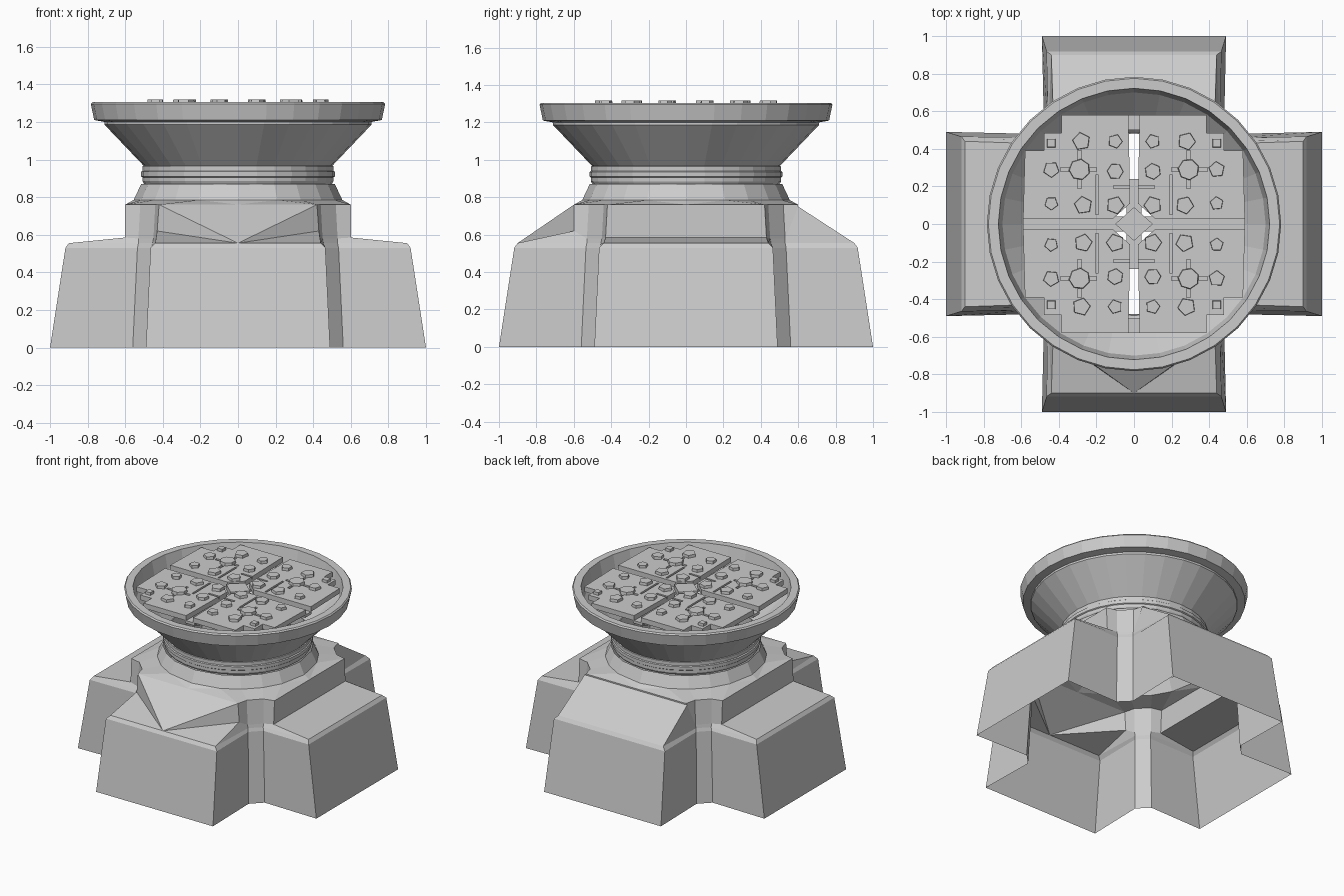
import bpy, bmesh, math

if "Cube" in bpy.data.objects:
    bpy.data.objects.remove(bpy.data.objects["Cube"], do_unlink=True)

grey = bpy.data.materials.new("plain_grey")
grey.use_nodes = True
GREY = (0.6, 0.6, 0.6, 1)
grey.diffuse_color = GREY
grey.node_tree.nodes["Principled BSDF"].inputs["Base Color"].default_value = GREY


def finish(name, bm):
    mesh = bpy.data.meshes.new(name)
    bmesh.ops.remove_doubles(bm, verts=bm.verts, dist=0.0005)
    bmesh.ops.recalc_face_normals(bm, faces=bm.faces)
    bm.to_mesh(mesh)
    bm.free()
    obj = bpy.data.objects.new(name, mesh)
    bpy.context.collection.objects.link(obj)
    mesh.materials.append(grey)
    return obj


def lathe(name, profile, sides, closed=False):
    bm = bmesh.new()
    rings = []
    for r, z in profile:
        angles = [math.tau * i / sides for i in range(sides)]
        rings.append([bm.verts.new((r * math.cos(a), r * math.sin(a), z)) for a in angles])
    if closed:
        rings.append(rings[0])
    for lo, hi in zip(rings, rings[1:]):
        for i in range(sides):
            j = (i + 1) % sides
            bm.faces.new((lo[i], lo[j], hi[j], hi[i]))
    return finish(name, bm)


def add_prism(bm, outline, z0, z1, top_scale=1.0):
    cx = sum(p[0] for p in outline) / len(outline)
    cy = sum(p[1] for p in outline) / len(outline)
    lo = [bm.verts.new((x, y, z0)) for x, y in outline]
    hi = [bm.verts.new((cx + (x - cx) * top_scale, cy + (y - cy) * top_scale, z1))
          for x, y in outline]
    bm.faces.new(lo[::-1])
    bm.faces.new(hi)
    for i in range(len(lo)):
        j = (i + 1) % len(lo)
        bm.faces.new((lo[i], lo[j], hi[j], hi[i]))


def add_box(bm, x0, x1, y0, y1, z0, z1):
    add_prism(bm, [(x0, y0), (x1, y0), (x1, y1), (x0, y1)], z0, z1)


# Hollow cross-shaped base: reach, half width, inner corner pair, height
LEVELS = [(1.0, 0.49, 0.56, 0.48, 0.0),
          (0.918, 0.465, 0.535, 0.46, 0.53),
          (0.90, 0.44, 0.53, 0.455, 0.555),
          (0.60, 0.43, 0.53, 0.45, 0.58),
          (0.60, 0.42, 0.52, 0.44, 0.76)]
SHOULDER = 3
SHOULDER_HEIGHT = [0.585, 0.75, 0.585, 0.62]   # +x, +y, -x, -y arms


def cross_ring(level):
    reach, w, k1, k2, z = LEVELS[level]
    ring = []
    for q in range(4):
        h = SHOULDER_HEIGHT[q] if level == SHOULDER else z
        pts = [(reach, -w, h), (reach, 0, h), (reach, w, h), (k1, k2, z), (k2, k1, z)]
        if level == SHOULDER and q == 3:       # pointed slope on the front arm
            pts[1] = (0.90, 0, 0.555)
        c, s = round(math.cos(q * math.pi / 2)), round(math.sin(q * math.pi / 2))
        ring += [(c * x - s * y, s * x + c * y, h) for x, y, h in pts]
    return ring


def collar_ring(r, z):
    angles = [q * 90 + a for q in range(4) for a in (-22, 0, 22, 37, 53)]
    return [(r * math.cos(math.radians(a)), r * math.sin(math.radians(a)), z) for a in angles]


bm = bmesh.new()
layers = [cross_ring(i) for i in range(len(LEVELS))]
layers += [collar_ring(0.555, 0.785), collar_ring(0.515, 0.87)]
rings = [[bm.verts.new(p) for p in layer] for layer in layers]
for n, (lo, hi) in enumerate(zip(rings, rings[1:])):
    for i in range(20):
        j = (i + 1) % 20
        if i % 5 == 1:
            tris = [(lo[i], lo[j], hi[j]), (lo[i], hi[j], hi[i])]
        elif i % 5 == 0:
            tris = [(lo[i], lo[j], hi[i]), (lo[j], hi[j], hi[i])]
        else:
            tris = [(lo[i], lo[j], hi[j], hi[i])]
        for t in tris:
            if len({tuple(v.co) for v in t}) == len(t):
                bm.faces.new(t)
finish("base", bm)

# Neck bands between base and dish
lathe("neck", [(0.50, 0.87), (0.508, 0.885), (0.508, 0.905), (0.515, 0.91), (0.515, 0.935),
               (0.508, 0.94), (0.508, 0.965), (0.48, 0.975), (0.48, 0.87)], 32, True)

# Flared dish with a thick rim
dish = lathe("dish", [(0.50, 0.965), (0.71, 1.185), (0.71, 1.20), (0.765, 1.21), (0.783, 1.295),
                      (0.775, 1.305), (0.722, 1.305), (0.70, 1.20), (0.485, 0.97)], 32, True)

# Four stepped deck panels
QUADRANTS = [(1, 1), (-1, 1), (-1, -1), (1, -1)]
PANEL = [(0.11, 0.03), (0.59, 0.03), (0.58, 0.39), (0.48, 0.39), (0.48, 0.485), (0.385, 0.485),
         (0.385, 0.58), (0.03, 0.58), (0.02, 0.11)]
bm = bmesh.new()
for sx, sy in QUADRANTS:
    add_prism(bm, [(sx * x, sy * y) for x, y in PANEL], 1.26, 1.298)
deck = finish("deck_panels", bm)

# Grooves cut into the panels
GROOVES = [(0.20, 0.39, 0.28, 0.30), (0.28, 0.30, 0.19, 0.39),
           (0.19, 0.205, 0.05, 0.26), (0.0, 0.11, 0.19, 0.205)]
for n, (x0, x1, y0, y1) in enumerate(GROOVES):
    bm = bmesh.new()
    for sx, sy in QUADRANTS:
        add_box(bm, sx * x0, sx * x1, sy * y0, sy * y1, 1.28, 1.35)
    cutter = finish("groove_cutter", bm)
    cutter.hide_render = True
    cutter.hide_viewport = True
    cutter.display_type = 'WIRE'
    cut = deck.modifiers.new("groove", 'BOOLEAN')
    cut.operation = 'DIFFERENCE'
    cut.object = cutter

# Supports under the seams and the centre diamond
bm = bmesh.new()
add_box(bm, -0.59, 0.59, -0.04, 0.04, 1.24, 1.26)
for s in (-1, 1):
    add_box(bm, -0.04, 0.04, s * 0.04, s * 0.24, 1.24, 1.26)
    add_box(bm, -0.04, 0.04, s * 0.50, s * 0.58, 1.24, 1.26)
add_prism(bm, [(0.10, 0), (0, 0.09), (-0.10, 0), (0, -0.09)], 1.25, 1.298)
finish("seam_supports", bm)

# Studs on the panels: x, y, radius, sides
STUDS = [(0.10, 0.10, 0.05, 5), (0.27, 0.10, 0.05, 5), (0.44, 0.11, 0.038, 5),
         (0.10, 0.28, 0.045, 6), (0.29, 0.29, 0.058, 7), (0.44, 0.29, 0.045, 5),
         (0.10, 0.44, 0.04, 5), (0.28, 0.44, 0.05, 5), (0.44, 0.43, 0.032, 4)]
bm = bmesh.new()
for sx, sy in QUADRANTS:
    for x, y, r, n in STUDS:
        turn = math.pi / 4 if n == 4 else 0.35 * sx + sy * x * 3
        ring = [(sx * x + r * math.cos(turn + math.tau * i / n),
                 sy * y + r * math.sin(turn + math.tau * i / n)) for i in range(n)]
        add_prism(bm, ring, 1.29, 1.318, 0.93)
finish("studs", bm)
